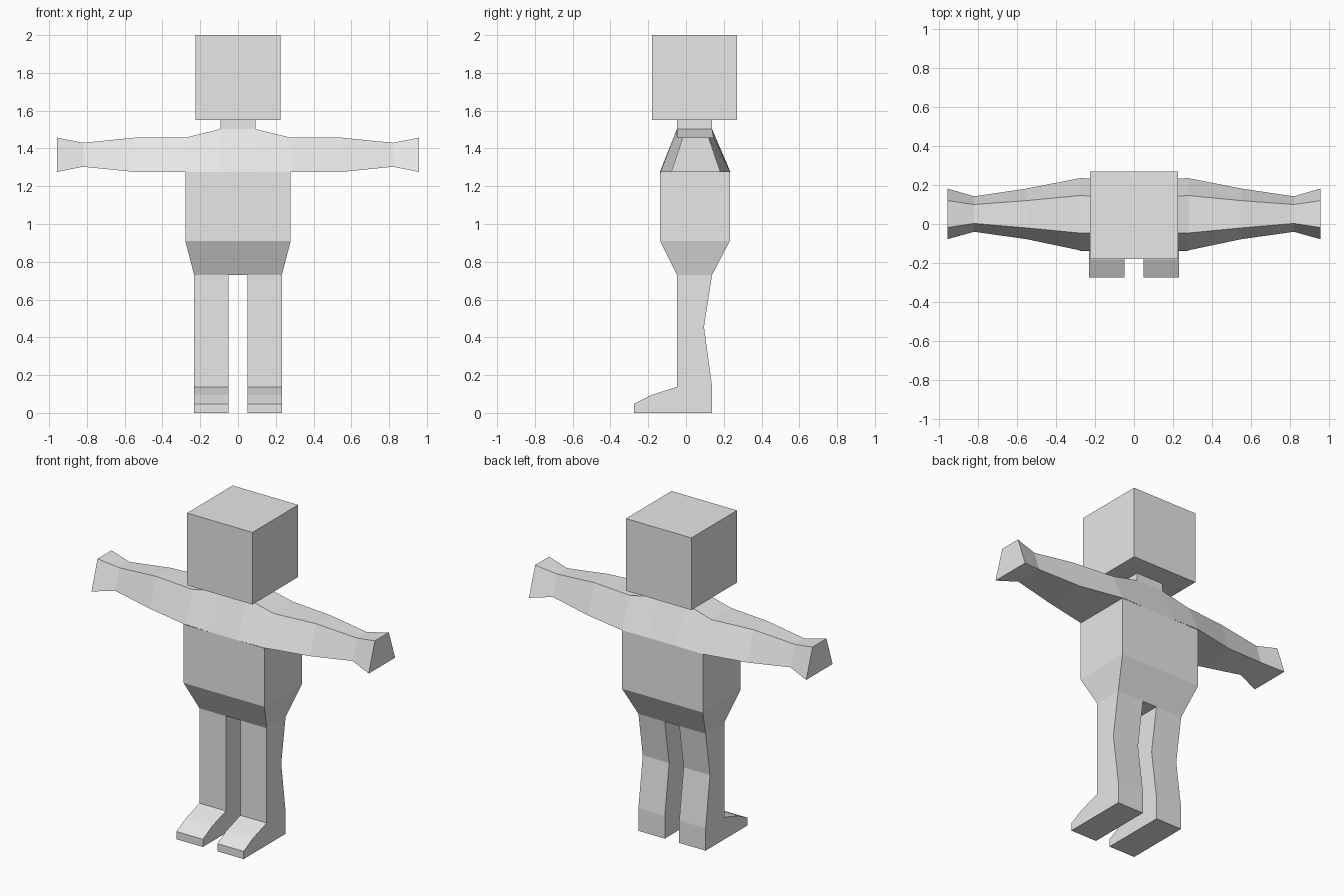
import bpy
import bmesh

if "Cube" in bpy.data.objects:
    bpy.data.objects.remove(bpy.data.objects["Cube"])

grey = bpy.data.materials.new("plain grey")
grey.diffuse_color = (0.8, 0.8, 0.8, 1)
grey.use_nodes = True
grey.node_tree.nodes["Principled BSDF"].inputs["Base Color"].default_value = grey.diffuse_color


def finish(name, bm, mirror=False):
    bmesh.ops.recalc_face_normals(bm, faces=bm.faces)
    mesh = bpy.data.meshes.new(name)
    bm.to_mesh(mesh)
    bm.free()
    mesh.materials.append(grey)
    obj = bpy.data.objects.new(name, mesh)
    bpy.context.collection.objects.link(obj)
    if mirror:
        obj.modifiers.new("mirror", 'MIRROR').use_axis[0] = True
    return obj


def loft(name, rings, cap_start=False, cap_end=False, skip=(), mirror=False):
    """Join rings of points; skip lists (ring, side) faces hidden at joints."""
    bm = bmesh.new()
    rows = [[bm.verts.new(p) for p in ring] for ring in rings]
    n = len(rows[0])
    for r in range(len(rows) - 1):
        for i in range(n):
            if (r, i) not in skip:
                j = (i + 1) % n
                bm.faces.new((rows[r][i], rows[r][j], rows[r + 1][j], rows[r + 1][i]))
    if cap_start:
        bm.faces.new(rows[0][::-1])
    if cap_end:
        bm.faces.new(rows[-1])
    return finish(name, bm, mirror)


def level(z, x, y0, y1):
    """Horizontal rectangle, symmetric in x."""
    return [(-x, y0, z), (x, y0, z), (x, y1, z), (-x, y1, z)]


def slice_x(x, z0, z1, b0, b1, t0, t1):
    """Upright trapezoid: bottom y range b, top y range t."""
    return [(x, b0, z0), (x, b1, z0), (x, t1, z1), (x, t0, z1)]


# Head and neck
loft("head", [level(1.55, 0.226, -0.18, 0.27), level(2.0, 0.226, -0.18, 0.27)], True, True)
loft("neck", [level(1.5, 0.093, -0.048, 0.138), level(1.55, 0.093, -0.048, 0.138)])

# Torso, tapering at the hips
loft("torso", [level(0.73, 0.232, -0.048, 0.138),
               level(0.91, 0.279, -0.138, 0.232),
               level(1.276, 0.279, -0.138, 0.232)])

# Underside of the hips between the legs
bm = bmesh.new()
bm.faces.new([bm.verts.new(p) for p in level(0.73, 0.05, -0.048, 0.138)[::-1]])
mesh = bpy.data.meshes.new("crotch")
bm.to_mesh(mesh)
bm.free()
mesh.materials.append(grey)
bpy.context.collection.objects.link(bpy.data.objects.new("crotch", mesh))

# Shoulders, open where they meet neck and torso
outer = (1.276, 1.457, -0.135, 0.235, -0.046, 0.146)
inner = (1.276, 1.503, -0.138, 0.232, -0.048, 0.138)
loft("shoulders", [slice_x(-0.279, *outer), slice_x(-0.093, *inner),
                   slice_x(0.093, *inner), slice_x(0.279, *outer)],
     skip={(0, 0), (1, 0), (2, 0), (1, 2)})

# Arms with narrow wrists and flared hands
loft("arms", [slice_x(0.279, *outer),
              slice_x(0.55, 1.276, 1.457, -0.078, 0.182, -0.02, 0.12),
              slice_x(0.82, 1.303, 1.43, -0.04, 0.142, 0.003, 0.1),
              slice_x(0.957, 1.276, 1.457, -0.078, 0.182, -0.018, 0.12)],
     cap_end=True, mirror=True)

# Legs with feet, one side profile given thickness; top left open
profile = [(0.138, 0.73), (0.095, 0.455), (0.138, 0.14), (0.138, 0), (-0.275, 0),
           (-0.275, 0.048), (-0.185, 0.094), (-0.048, 0.138), (-0.048, 0.73)]
loft("legs", [[(x, y, z) for y, z in profile] for x in (0.05, 0.232)],
     True, True, skip={(0, 8)}, mirror=True)
